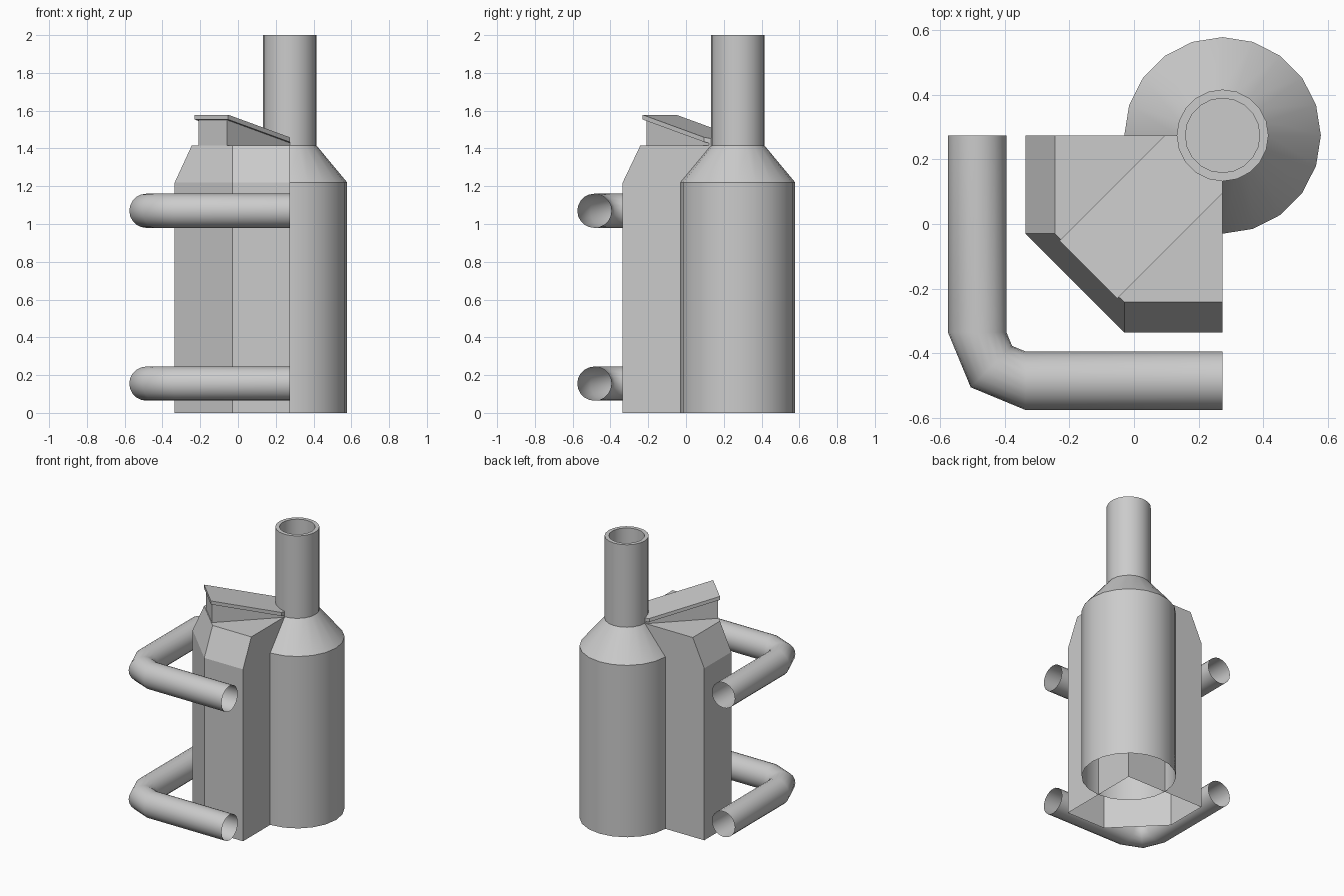
import bpy, bmesh
from math import sin, cos, pi, radians
from mathutils import Vector

if "Cube" in bpy.data.objects:
    bpy.data.objects.remove(bpy.data.objects["Cube"])

SIDES = 20
C = 0.274  # shared corner of body, also the tank axis in x and y


def loft(name, rings, cap_start=False, cap_end=False, smooth=None):
    """Skin a list of equal-length closed rings into one object."""
    bm = bmesh.new()
    vs = [[bm.verts.new(p) for p in r] for r in rings]
    n = len(vs[0])
    for a, b in zip(vs, vs[1:]):
        for i in range(n):
            j = (i + 1) % n
            bm.faces.new((a[i], a[j], b[j], b[i]))
    if cap_start:
        bm.faces.new(vs[0][::-1])
    if cap_end:
        bm.faces.new(vs[-1])
    bmesh.ops.recalc_face_normals(bm, faces=bm.faces)
    me = bpy.data.meshes.new(name)
    bm.to_mesh(me)
    bm.free()
    ob = bpy.data.objects.new(name, me)
    bpy.context.collection.objects.link(ob)
    if smooth:
        bpy.ops.object.select_all(action='DESELECT')
        ob.select_set(True)
        bpy.context.view_layer.objects.active = ob
        bpy.ops.object.shade_smooth_by_angle(angle=radians(smooth))
    return ob


def at_z(plan, z):
    return [(x, y, z) for x, y in plan]


# Chamfered housing, open underneath, with shoulders sloping to the flat top
base = [(C, C), (-0.335, C), (-0.335, -0.03), (-0.03, -0.335), (C, -0.335)]
top = [(C, C), (-0.245, C), (-0.245, -0.03), (-0.03, -0.242), (C, -0.242)]
loft("housing", [at_z(base, 0), at_z(base, 1.22), at_z(top, 1.415)], cap_end=True)

# Round tank with conical shoulder and hollow chimney, open underneath
profile = [(0.304, 0), (0.304, 1.22), (0.142, 1.415), (0.142, 2), (0.115, 2), (0.115, 1.7)]
lathe = [[(C + r * cos(2 * pi * i / SIDES), C + r * sin(2 * pi * i / SIDES), z)
          for i in range(SIDES)] for r, z in profile]
loft("tank_and_chimney", lathe, cap_end=True, smooth=30)


# Sloping hatch: wedge-shaped hood and overhanging lid
def slope(x, y, drop=0.0):
    return 1.578 - 0.183 * (x + y + 0.28) - drop


def diagonal_strip(s, d):
    """Strip along the x = y diagonal, front at x + y = s, half spread d."""
    return [((s - d) / 2, (s + d) / 2), ((s + d) / 2, (s - d) / 2),
            (C, C - d), (C, C), (C - d, C)]


hood = diagonal_strip(-0.268, 0.152)
loft("hatch_hood", [at_z(hood, 1.41), [(x, y, slope(x, y, 0.015)) for x, y in hood]],
     cap_start=True, cap_end=True)
lid = diagonal_strip(-0.282, 0.178)
loft("hatch_lid", [[(x, y, slope(x, y, 0.025)) for x, y in lid],
                   [(x, y, slope(x, y)) for x, y in lid]],
     cap_start=True, cap_end=True)


# Bent pipes around the outer corner, open at both ends
bend, R = -0.335, 0.0905
mid = bend - 0.15 * cos(pi / 4)
path = [((-0.485, C), 0), ((-0.485, bend), 0), ((mid, mid), 45),
        ((bend, -0.485), 90), ((C, -0.485), 90)]
for name, z in (("lower_pipe", 0.155), ("upper_pipe", 1.07)):
    rings = []
    for (x, y), turn in path:
        side = Vector((cos(radians(turn)), sin(radians(turn)), 0))
        rings.append([Vector((x, y, z)) + side * R * cos(2 * pi * i / SIDES)
                      + Vector((0, 0, R * sin(2 * pi * i / SIDES))) for i in range(SIDES)])
    loft(name, rings, smooth=50)
